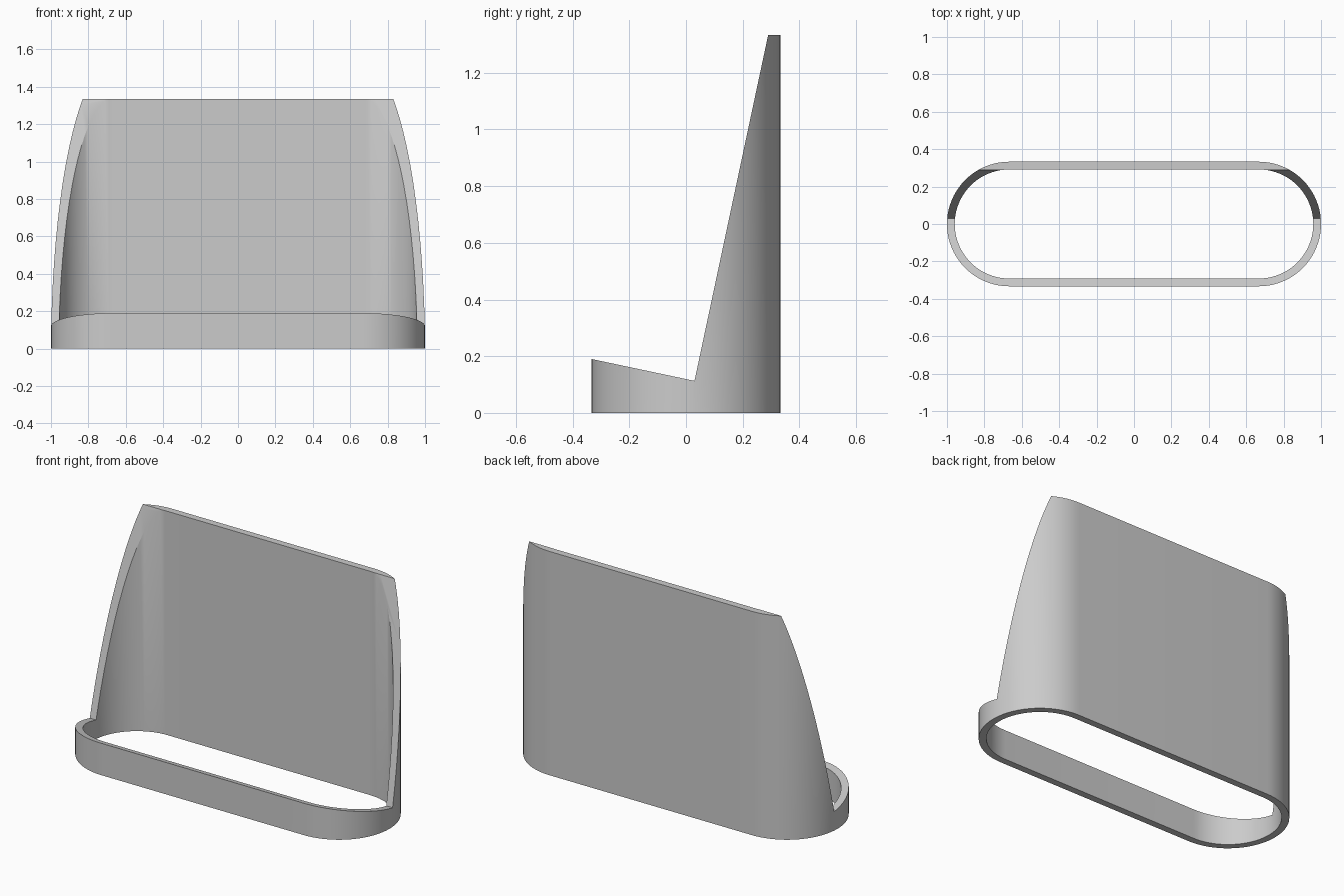
import bpy, bmesh, math

cube = bpy.data.objects.get("Cube")
if cube:
    bpy.data.objects.remove(cube, do_unlink=True)

HALF_STRAIGHT = 0.667   # half length of the straight walls
OUTER_R, INNER_R = 0.333, 0.2915
HEIGHT = 1.334
STEPS = 40              # segments per rounded end


def make_object(name, bm):
    bmesh.ops.recalc_face_normals(bm, faces=bm.faces)
    mesh = bpy.data.meshes.new(name)
    bm.to_mesh(mesh)
    bm.free()
    obj = bpy.data.objects.new(name, mesh)
    bpy.context.collection.objects.link(obj)
    return obj


def stadium(radius):
    pts = []
    for side in (1, -1):
        for i in range(STEPS + 1):
            a = math.pi * (i / STEPS - 0.5)
            pts.append((side * (HALF_STRAIGHT + radius * math.cos(a)),
                        side * radius * math.sin(a)))
    return pts


# Hollow rounded sleeve
bm = bmesh.new()
loops = [[bm.verts.new((x, y, z)) for x, y in stadium(r)]
         for r, z in ((OUTER_R, 0), (OUTER_R, HEIGHT), (INNER_R, HEIGHT), (INNER_R, 0))]
count = len(loops[0])
for k in range(4):
    a, b = loops[k], loops[(k + 1) % 4]
    for i in range(count):
        j = (i + 1) % count
        bm.faces.new((a[i], a[j], b[j], b[i]))
sleeve = make_object("sleeve", bm)

# Side profile of the material cut away: low front lip, then steep sides
bm = bmesh.new()
slope = (0.29 - 0.03) / (HEIGHT - 0.113)
lip_slope = (0.19 - 0.113) / (0.333 + 0.03)
profile = [(-0.5, 0.113 + 0.53 * lip_slope), (0.03, 0.113),
           (0.29 + 0.1 * slope, HEIGHT + 0.1), (-0.5, HEIGHT + 0.1)]
face = bm.faces.new([bm.verts.new((-1.2, y, z)) for y, z in profile])
ext = bmesh.ops.extrude_face_region(bm, geom=[face])
bmesh.ops.translate(bm, vec=(2.4, 0, 0),
                    verts=[v for v in ext["geom"] if isinstance(v, bmesh.types.BMVert)])
cutter = make_object("front_cutter", bm)
cutter.hide_render = True

# Cut the sleeve open
cut = sleeve.modifiers.new("open_front", 'BOOLEAN')
cut.operation = 'DIFFERENCE'
cut.solver = 'EXACT'
cut.object = cutter
bpy.ops.object.select_all(action='DESELECT')
sleeve.select_set(True)
bpy.context.view_layer.objects.active = sleeve
bpy.ops.object.modifier_apply(modifier=cut.name)
bpy.data.objects.remove(cutter, do_unlink=True)

# Plain grey finish
mat = bpy.data.materials.new("light_grey")
mat.use_nodes = True
grey = (0.6, 0.6, 0.6, 1)
mat.diffuse_color = grey
mat.node_tree.nodes["Principled BSDF"].inputs["Base Color"].default_value = grey
sleeve.data.materials.clear()
sleeve.data.materials.append(mat)
bpy.ops.object.shade_smooth_by_angle(angle=math.radians(30))
